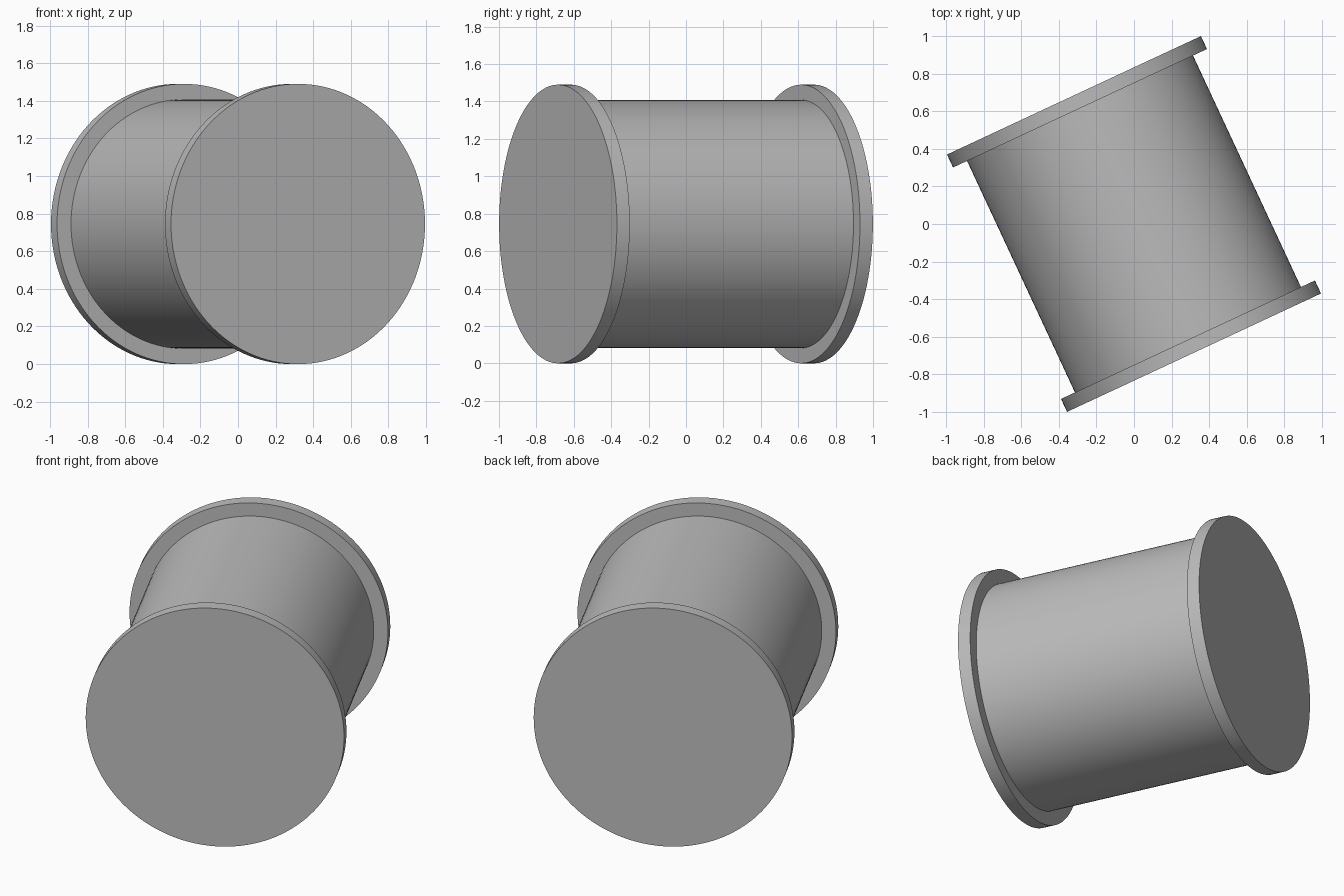
import bpy
import math
from mathutils import Matrix

if "Cube" in bpy.data.objects:
    bpy.data.objects.remove(bpy.data.objects["Cube"])

RADIUS, HALF, RIM = 0.745, 0.755, 0.076
BARREL_RADIUS = 0.663

# Plain grey
grey = bpy.data.materials.new("plain grey")
grey.use_nodes = True
colour = (0.5, 0.5, 0.5, 1)
grey.diffuse_color = colour
grey.node_tree.nodes["Principled BSDF"].inputs["Base Color"].default_value = colour

# Spool axis lies flat, turned 25 degrees about z
frame = (Matrix.Translation((0, 0, RADIUS))
         @ Matrix.Rotation(math.radians(25), 4, "Z")
         @ Matrix.Rotation(math.radians(90), 4, "X"))


def disc(name, radius, depth, offset):
    bpy.ops.mesh.primitive_cylinder_add(vertices=128, radius=radius, depth=depth)
    obj = bpy.context.object
    obj.name = name
    obj.matrix_world = frame @ Matrix.Translation((0, 0, offset))
    obj.data.materials.append(grey)
    bpy.ops.object.shade_smooth_by_angle(angle=math.radians(30))


# Barrel between two end flanges
disc("barrel", BARREL_RADIUS, 2 * (HALF - RIM), 0)
for name, side in (("front_flange", 1), ("back_flange", -1)):
    disc(name, RADIUS, RIM, side * (HALF - RIM / 2))
